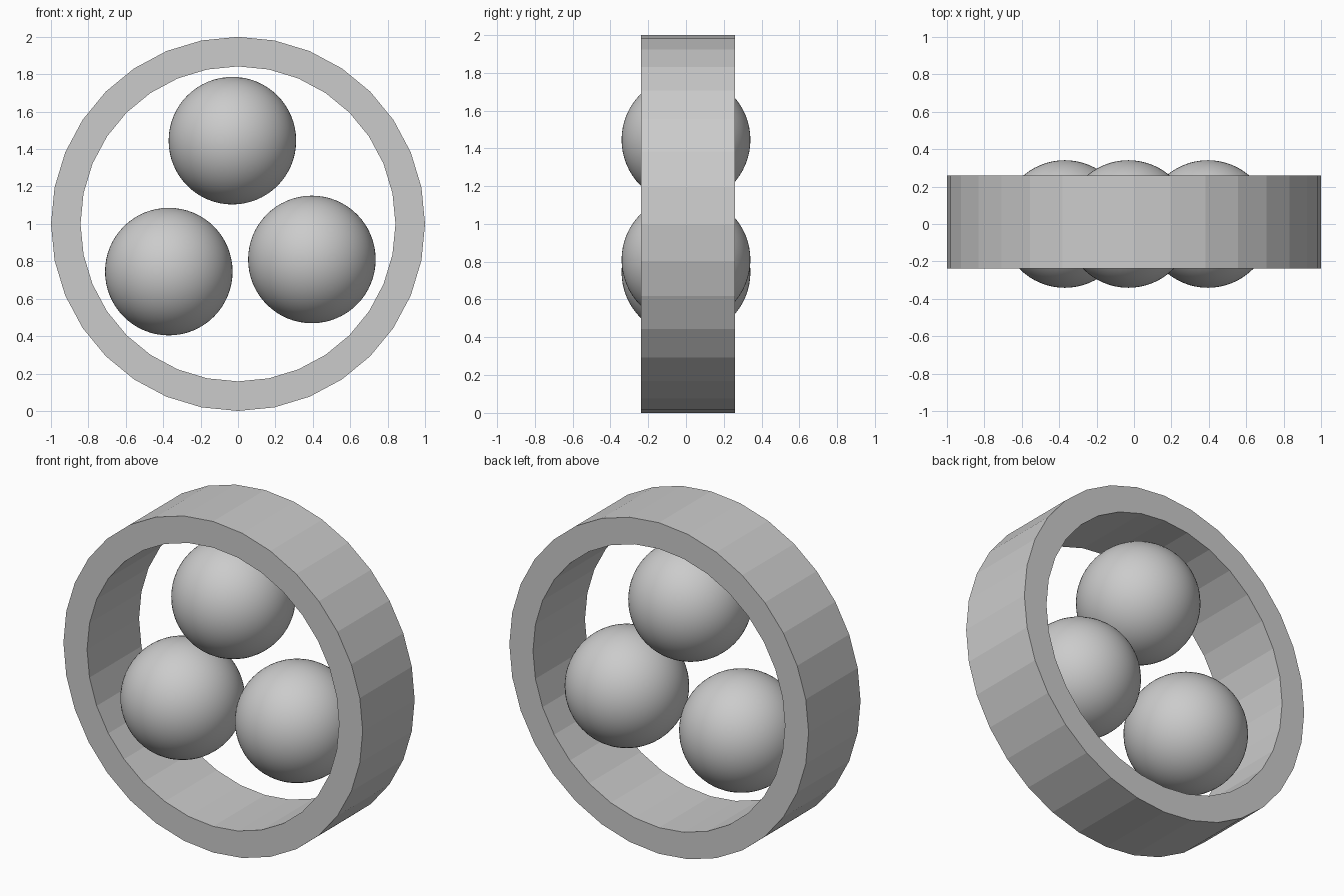
import bpy, bmesh, math

if "Cube" in bpy.data.objects:
    bpy.data.objects.remove(bpy.data.objects["Cube"])

SIDES = 32
OUTER, INNER = 1.0, 0.842
FRONT, BACK = -0.238, 0.258
CENTRE_Z = 1.0


def make_ring():
    # Flat-faced ring: square profile swept around the y axis
    bm = bmesh.new()
    profile = [(OUTER, FRONT), (OUTER, BACK), (INNER, BACK), (INNER, FRONT)]
    loops = []
    for i in range(SIDES):
        a = 2 * math.pi * i / SIDES
        loops.append([bm.verts.new((r * math.sin(a), y, CENTRE_Z + r * math.cos(a)))
                      for r, y in profile])
    for i, a in enumerate(loops):
        b = loops[(i + 1) % SIDES]
        for j in range(4):
            k = (j + 1) % 4
            bm.faces.new((a[j], a[k], b[k], b[j]))
    bmesh.ops.recalc_face_normals(bm, faces=bm.faces)
    mesh = bpy.data.meshes.new("outer_ring")
    bm.to_mesh(mesh)
    bm.free()
    bpy.context.collection.objects.link(bpy.data.objects.new("outer_ring", mesh))


def make_ball(name, x, z):
    # Smooth ball
    bpy.ops.mesh.primitive_uv_sphere_add(segments=64, ring_count=32, radius=0.341,
                                         location=(x, 0, z))
    bpy.context.object.name = name
    bpy.ops.object.shade_smooth()


make_ring()
for name, x, z in (("top_ball", -0.03, 1.445),
                   ("left_ball", -0.37, 0.745),
                   ("right_ball", 0.395, 0.81)):
    make_ball(name, x, z)
